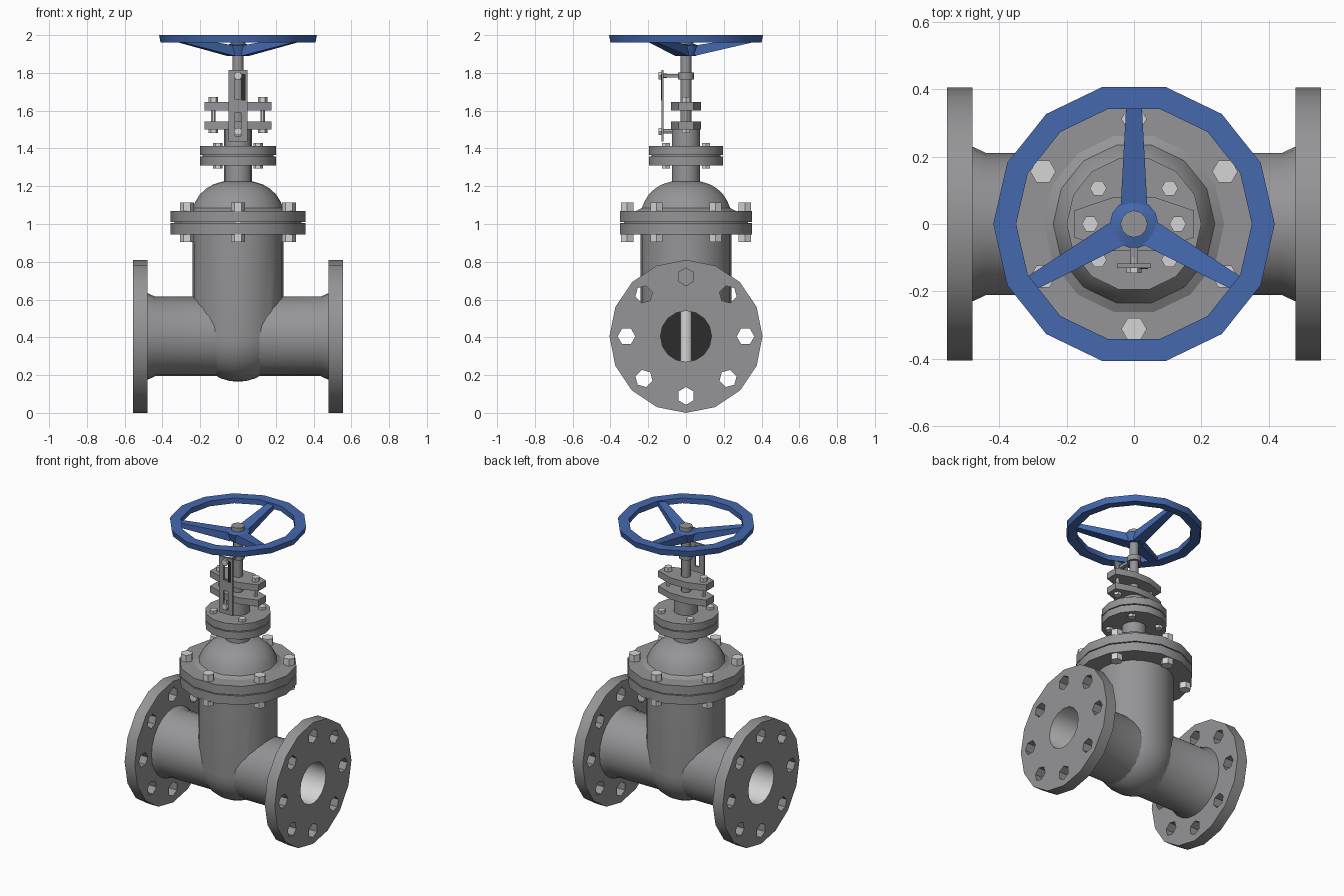
import bpy, bmesh, math
from mathutils import Matrix, Vector

if "Cube" in bpy.data.objects:
    bpy.data.objects.remove(bpy.data.objects["Cube"])

def material(name, col):
    m = bpy.data.materials.new(name)
    m.diffuse_color = (*col, 1)
    m.use_nodes = True
    m.node_tree.nodes["Principled BSDF"].inputs["Base Color"].default_value = m.diffuse_color
    return m

GREY = material("cast grey", (0.30, 0.30, 0.31))
LIGHT = material("bright steel", (0.66, 0.66, 0.66))
BLUE = material("wheel blue", (0.058, 0.14, 0.43))
DARK = material("dark", (0.025, 0.025, 0.025))

def lathe(bm, profile, seg, mat=Matrix(), closed=False, phase=0.0):
    """Spin (radius, z) points about z; r = 0 ends become poles."""
    rings = []
    for r, z in profile:
        if r == 0:
            rings.append([bm.verts.new(mat @ Vector((0, 0, z)))] * seg)
        else:
            rings.append([bm.verts.new(mat @ Vector((
                r * math.cos(phase + math.tau * i / seg),
                r * math.sin(phase + math.tau * i / seg), z))) for i in range(seg)])
    pairs = list(zip(rings, rings[1:])) + ([(rings[-1], rings[0])] if closed else [])
    for a, b in pairs:
        for i in range(seg):
            j = (i + 1) % seg
            vs = list(dict.fromkeys((a[i], a[j], b[j], b[i])))
            if len(vs) > 2:
                bm.faces.new(vs)

def rod(bm, r, z0, z1, seg, mat=Matrix(), phase=0.0):
    lathe(bm, [(0, z0), (r, z0), (r, z1), (0, z1)], seg, mat, phase=phase)

def prism(bm, outline, z0, z1, top=None):
    a = [bm.verts.new((x, y, z0)) for x, y in outline]
    b = [bm.verts.new((x, y, z1)) for x, y in outline]
    bm.faces.new(a[::-1])
    bm.faces.new(b)
    n = len(a)
    for i in range(n):
        bm.faces.new((a[i], a[(i + 1) % n], b[(i + 1) % n], b[i]))

def box(bm, x0, x1, y0, y1, z0, z1):
    prism(bm, [(x0, y0), (x1, y0), (x1, y1), (x0, y1)], z0, z1)

def smooth(me):
    me.shade_smooth()
    me.set_sharp_from_angle(angle=math.radians(32))

def finish(name, bm, *mats):
    bmesh.ops.recalc_face_normals(bm, faces=bm.faces[:])
    me = bpy.data.meshes.new(name)
    bm.to_mesh(me)
    bm.free()
    for m in mats:
        me.materials.append(m)
    smooth(me)
    ob = bpy.data.objects.new(name, me)
    bpy.context.collection.objects.link(ob)
    return ob

def cut(ob, cutter):
    """Subtract the cutter and bake the result."""
    mod = ob.modifiers.new("cut", 'BOOLEAN')
    mod.operation, mod.solver, mod.object = 'DIFFERENCE', 'EXACT', cutter
    dg = bpy.context.evaluated_depsgraph_get()
    me = bpy.data.meshes.new_from_object(ob.evaluated_get(dg))
    ob.modifiers.clear()
    ob.data = me
    smooth(me)
    bpy.data.objects.remove(cutter)

def polar(r, deg):
    a = math.radians(deg)
    return r * math.cos(a), r * math.sin(a)

PZ = 0.405                                             # pipe axis height
ALONG_X = Matrix.Translation((0, 0, PZ)) @ Matrix.Rotation(math.pi / 2, 4, 'Y')
ALONG_Y = Matrix.Rotation(math.pi / 2, 4, 'X')         # local z -> -y
BORE = 0.135

# Pipe with flared ends and a bright bore
bm = bmesh.new()
lathe(bm, [(BORE, -0.5), (0.228, -0.5), (0.228, -0.475), (0.211, -0.44), (0.211, 0.44),
           (0.228, 0.475), (0.228, 0.5), (BORE, 0.5)], 24, ALONG_X, closed=True)
for f in bm.faces:
    if all(math.hypot(v.co.y, v.co.z - PZ) < 0.15 for v in f.verts):
        f.material_index = 1
finish("pipe", bm, GREY, LIGHT)

# End flanges with eight hexagonal holes each
for s, side in ((-1, "left"), (1, "right")):
    bm = bmesh.new()
    bm2 = bmesh.new()
    lathe(bm, [(BORE, s * 0.48), (0.405, s * 0.48), (0.405, s * 0.555), (BORE, s * 0.555)],
          16, ALONG_X, closed=True)
    for f in bm.faces:
        if all(math.hypot(v.co.y, v.co.z - PZ) < 0.15 for v in f.verts):
            f.material_index = 1
    for k in range(8):
        x, y = polar(0.315, 45 * k)
        rod(bm2, 0.047, s * 0.4, s * 0.65, 6, ALONG_X @ Matrix.Translation((x, y, 0)),
            phase=math.radians(45 * k))
    cut(finish(side + "_flange", bm, GREY, LIGHT), finish("hole_cutter", bm2))

# Body: upright cylinder with a round bottom, hollowed where the pipe passes
R = 0.24
arc = [polar(R, -90 + 90 * i / 8) for i in range(9)]
bm = bmesh.new()
lathe(bm, [(0, PZ - R)] + [(r, PZ + z) for r, z in arc[1:]] + [(R, 0.96), (0, 0.96)], 24)
bm2 = bmesh.new()
rod(bm2, 0.17, -0.4, 0.4, 24, ALONG_X)
cut(finish("body", bm, GREY), finish("bore_cutter", bm2))

# Closed gate and its rod inside the bore
bm = bmesh.new()
rod(bm, 0.15, -0.02, 0.02, 24, ALONG_X)
finish("gate", bm, DARK)
bm = bmesh.new()
rod(bm, 0.035, PZ - 0.14, PZ + 0.14, 12)
finish("gate_rod", bm, LIGHT)

# Flange pairs with a thin recessed seam
def flange_pair(name, r, z0, z1, gap=0.006):
    m = (z0 + z1) / 2
    bm = bmesh.new()
    lathe(bm, [(0, z0), (r, z0), (r, m - gap / 2), (r * 0.94, m - gap / 2),
               (r * 0.94, m + gap / 2), (r, m + gap / 2), (r, z1), (0, z1)], 14)
    finish(name, bm, GREY)

flange_pair("bonnet_flange", 0.358, 0.945, 1.07)
flange_pair("neck_flange", 0.2, 1.31, 1.412)

# Bonnet dome and neck
bm = bmesh.new()
lathe(bm, [(0, 1.06), (0.268, 1.06), (0.268, 1.07), (0.24, 1.085), (0.225, 1.12), (0.203, 1.155),
           (0.168, 1.188), (0.13, 1.21), (0.09, 1.222), (0.075, 1.226), (0.075, 1.32), (0, 1.32)], 14)
finish("bonnet", bm, GREY)

# Bolts: hex head above, nut below, shank between
def bolts(name, places, r, shank, z0, z1, z2, z3):
    bm = bmesh.new()
    for x, y in places:
        lathe(bm, [(0, z0), (r, z0), (r, z1), (shank, z1), (shank, z2), (r, z2), (r, z3), (0, z3)],
              6, Matrix.Translation((x, y, 0)))
    finish(name, bm, LIGHT)

bolts("bonnet_bolts", [polar(0.312, 30 + 60 * k) for k in range(6)], 0.038, 0.02,
      0.905, 0.945, 1.07, 1.115)
bolts("neck_bolts", [polar(0.15, 45 + 90 * k) for k in range(4)], 0.025, 0.012,
      1.293, 1.31, 1.412, 1.43)
bolts("gland_bolts", [(-0.13, 0), (0.13, 0)], 0.025, 0.012, 1.483, 1.5, 1.645, 1.672)

# Gland housing and its two lozenge plates
bm = bmesh.new()
rod(bm, 0.075, 1.4, 1.51, 14)
finish("gland_housing", bm, GREY)
lozenge = [(0.178, -0.04), (0.178, 0.04), (0.06, 0.08), (-0.06, 0.08),
           (-0.178, 0.04), (-0.178, -0.04), (-0.06, -0.08), (0.06, -0.08)]
for name, z0, z1 in (("lower_gland_plate", 1.5, 1.543), ("upper_gland_plate", 1.602, 1.645)):
    bm = bmesh.new()
    prism(bm, lozenge, z0, z1)
    finish(name, bm, GREY)

# Stem with the pointer collar
bm = bmesh.new()
lathe(bm, [(0, 1.5), (0.029, 1.5), (0.029, 1.9), (0.04, 1.9), (0.04, 1.98), (0, 1.98)], 12)
finish("stem", bm, GREY)
bm = bmesh.new()
rod(bm, 0.043, 1.765, 1.802, 12)
box(bm, -0.012, 0.012, -0.125, -0.03, 1.775, 1.795)
finish("pointer_collar", bm, GREY)

# Indicator plate with two slots, a dark scale and its fixings
bm = bmesh.new()
box(bm, -0.05, 0.05, -0.13, -0.118, 1.437, 1.815)
bm2 = bmesh.new()
box(bm2, -0.015, 0.016, -0.2, -0.05, 1.66, 1.80)
box(bm2, -0.017, 0.017, -0.2, -0.05, 1.465, 1.59)
cut(finish("indicator_plate", bm, GREY), finish("slot_cutter", bm2))
bm = bmesh.new()
box(bm, 0.018, 0.041, -0.133, -0.129, 1.655, 1.795)
finish("indicator_scale", bm, DARK)
bm = bmesh.new()
for z, back in ((1.49, 0.06), (1.785, 0.1)):
    T = Matrix.Translation((0, 0, z)) @ ALONG_Y
    rod(bm, 0.012, back, 0.14, 8, T)
    rod(bm, 0.022, 0.13, 0.145, 6, T)
finish("indicator_screws", bm, LIGHT)

# Handwheel: rim, hub and three tapered spokes dropping to the hub
bm = bmesh.new()
lathe(bm, [(0.35, 2.0), (0.35, 1.965), (0.41, 1.96), (0.418, 2.0)], 14, closed=True)
lathe(bm, [(0.036, 1.89), (0.055, 1.89), (0.072, 1.945), (0.036, 1.955)], 14, closed=True)
for deg in (90, 210, 330):
    rot = Matrix.Rotation(math.radians(deg), 4, 'Z')
    ends = []
    for r, w, z0, z1 in ((0.045, 0.04, 1.89, 1.945), (0.355, 0.023, 1.962, 1.993)):
        ends.append([bm.verts.new(rot @ Vector((r, y, z)))
                     for y, z in ((-w, z0), (w, z0), (w, z1), (-w, z1))])
    a, b = ends
    bm.faces.new(a[::-1])
    bm.faces.new(b)
    for i in range(4):
        bm.faces.new((a[i], a[(i + 1) % 4], b[(i + 1) % 4], b[i]))
finish("handwheel", bm, BLUE)
